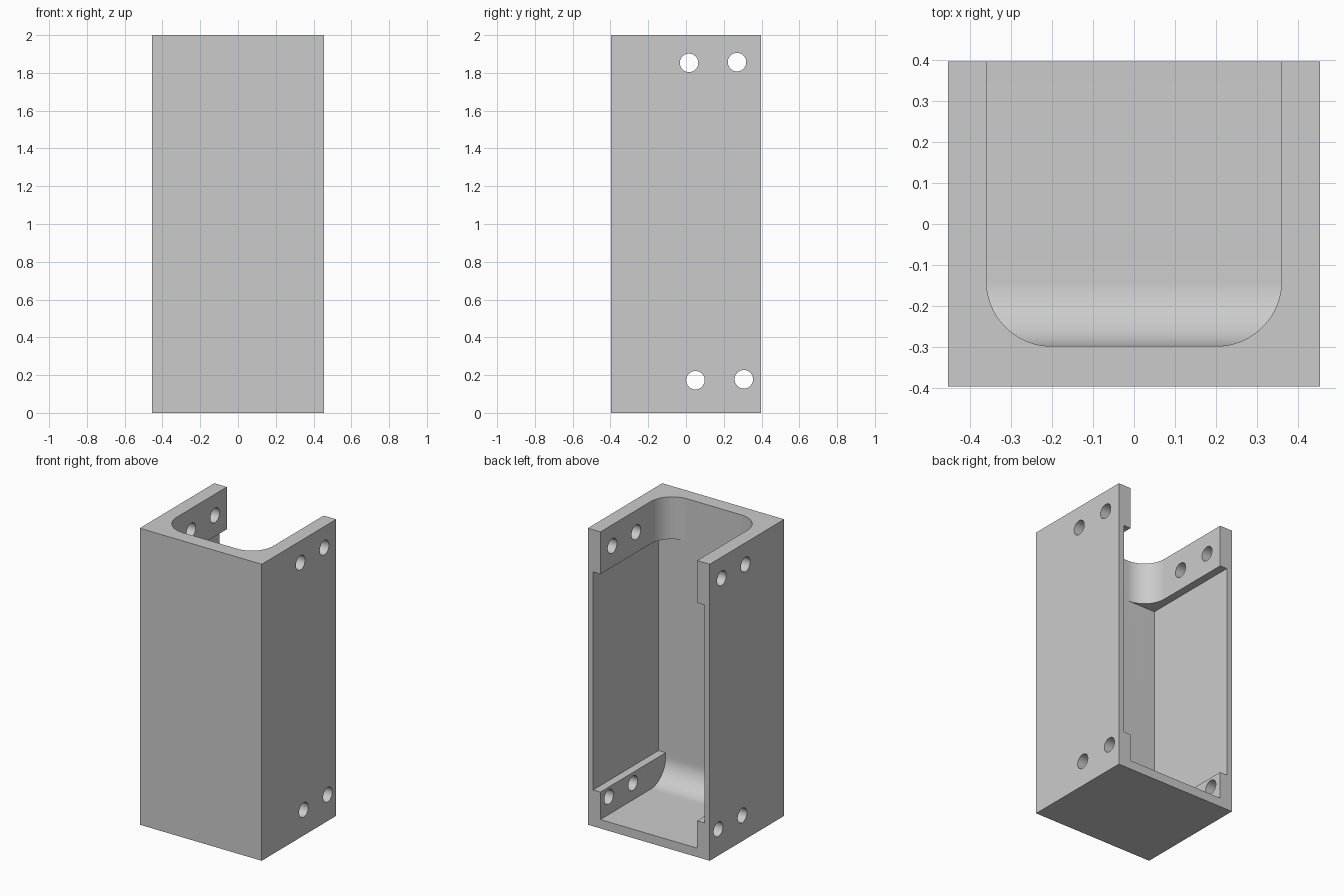
import bpy, bmesh, math
from mathutils import Vector

cube = bpy.data.objects.get("Cube")
if cube:
    bpy.data.objects.remove(cube, do_unlink=True)

W, D, H = 0.455, 0.397, 2.0          # half width, half depth, height
INNER, THIN = 0.361, 0.415           # inner half width at collars and at pocket
FRONT, FAR = -0.299, 0.6             # inner front wall, end of cutters behind
FLOOR, LOW, HIGH = 0.06, 0.245, 1.715
R = 0.16                             # fillet radius

grey = bpy.data.materials.new("light grey")
grey.use_nodes = True
colour = (0.6, 0.6, 0.6, 1)
grey.diffuse_color = colour
grey.node_tree.nodes["Principled BSDF"].inputs["Base Color"].default_value = colour


def prism(name, points, offset):
    """Extrude a closed outline of 3D points along offset."""
    bm = bmesh.new()
    face = bm.faces.new([bm.verts.new(p) for p in points])
    ext = bmesh.ops.extrude_face_region(bm, geom=[face])
    moved = [g for g in ext["geom"] if isinstance(g, bmesh.types.BMVert)]
    bmesh.ops.translate(bm, vec=Vector(offset), verts=moved)
    bmesh.ops.recalc_face_normals(bm, faces=bm.faces[:])
    mesh = bpy.data.meshes.new(name)
    bm.to_mesh(mesh)
    bm.free()
    mesh.materials.append(grey)
    obj = bpy.data.objects.new(name, mesh)
    bpy.context.collection.objects.link(obj)
    return obj


def block(name, x, y0, y1, z0, z1):
    outline = [(-x, y0, z0), (x, y0, z0), (x, y1, z0), (-x, y1, z0)]
    return prism(name, outline, (0, 0, z1 - z0))


def arc(cx, cy, r, start, end, steps):
    angles = [math.radians(start + (end - start) * i / steps) for i in range(steps + 1)]
    return [(cx + r * math.cos(a), cy + r * math.sin(a)) for a in angles]


housing = block("housing", W, -D, D, 0, H)

# Pocket between the collars, open at the back
cutters = [block("pocket_cutter", THIN, FRONT, FAR, LOW, HIGH)]

# Upper opening with rounded front corners
outline = [(INNER, FAR), (-INNER, FAR)]
outline += arc(-INNER + R, FRONT + R, R, 180, 270, 20)
outline += arc(INNER - R, FRONT + R, R, 270, 360, 20)
cutters.append(prism("upper_cutter", [(x, y, HIGH - 0.1) for x, y in outline], (0, 0, 0.5)))

# Lower opening with a fillet from floor to front wall
outline = [(FAR, FLOOR), (FAR, LOW + 0.1), (FRONT, LOW + 0.1)]
outline += arc(FRONT + R, FLOOR + R, R, 180, 270, 20)
cutters.append(prism("lower_cutter", [(-INNER, y, z) for y, z in outline], (2 * INNER, 0, 0)))

# Screw holes through both side walls
for i, (y, z) in enumerate([(0.016, 1.853), (0.27, 1.857), (0.05, 0.173), (0.306, 0.178)]):
    ring = arc(y, z, 0.049, 0, 360, 32)[:-1]
    cutters.append(prism(f"hole_cutter_{i + 1}", [(-0.6, a, b) for a, b in ring], (1.2, 0, 0)))

bpy.context.view_layer.objects.active = housing
for cutter in cutters:
    mod = housing.modifiers.new(cutter.name, "BOOLEAN")
    mod.operation = "DIFFERENCE"
    mod.solver = "EXACT"
    mod.object = cutter
    bpy.ops.object.modifier_apply(modifier=mod.name)
for cutter in cutters:
    bpy.data.objects.remove(cutter, do_unlink=True)

bpy.ops.object.select_all(action="DESELECT")
housing.select_set(True)
bpy.ops.object.shade_smooth_by_angle(angle=math.radians(30))
